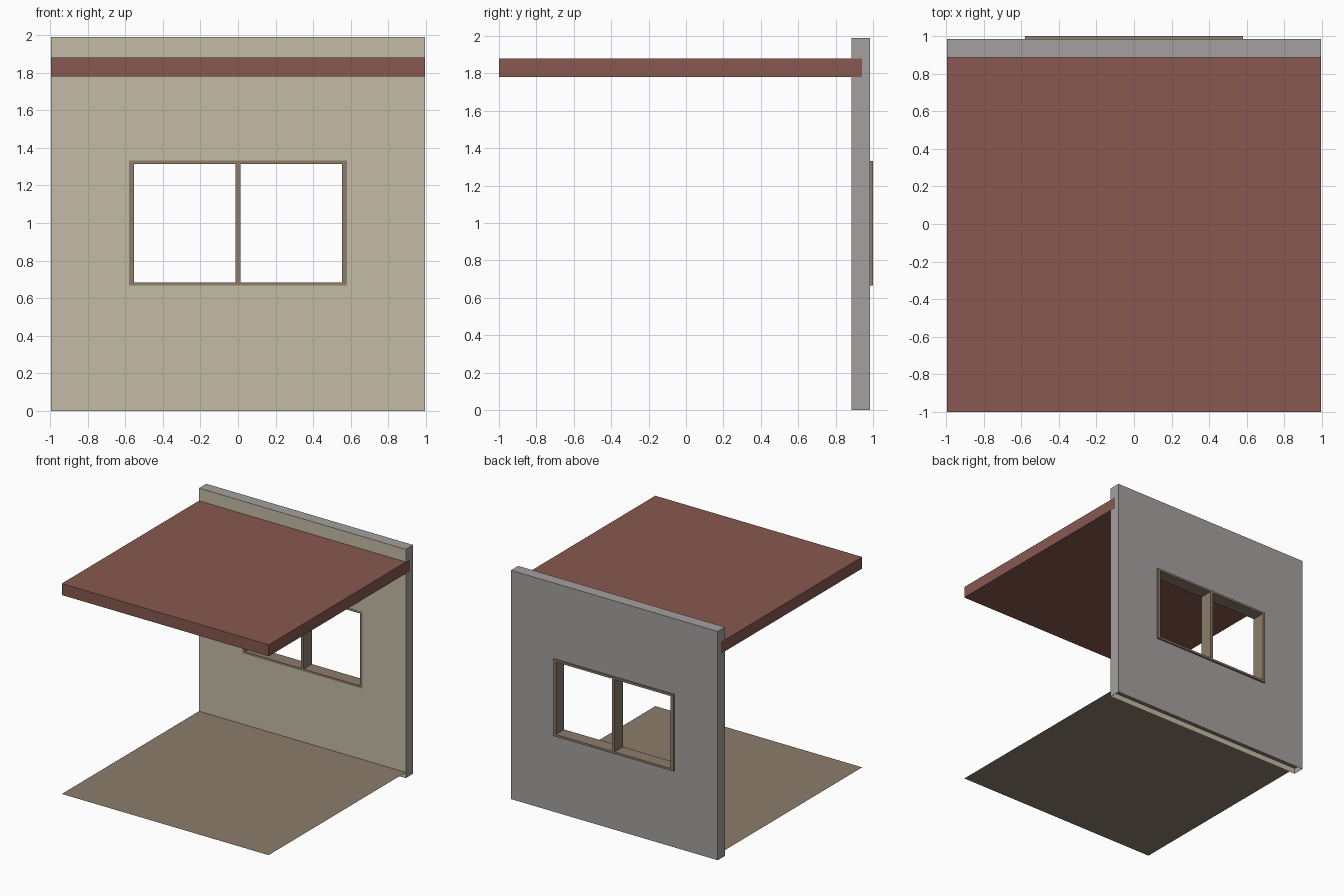
import bpy, bmesh
from mathutils import Vector

if "Cube" in bpy.data.objects:
    bpy.data.objects.remove(bpy.data.objects["Cube"])


def srgb(r, g, b):
    def lin(c):
        c /= 255
        return c / 12.92 if c <= 0.04045 else ((c + 0.055) / 1.055) ** 2.4
    return (lin(r), lin(g), lin(b), 1)


def material(name, rgb):
    m = bpy.data.materials.new(name)
    m.diffuse_color = srgb(*rgb)
    m.use_nodes = True
    m.node_tree.nodes["Principled BSDF"].inputs["Base Color"].default_value = m.diffuse_color
    return m


BEIGE = material("beige plaster", (197, 187, 166))
GRAY = material("gray stone", (164, 160, 159))
RED = material("roof red", (135, 88, 80))
BROWN = material("wood brown", (140, 125, 107))


def finish(name, bm, mats):
    bmesh.ops.remove_doubles(bm, verts=bm.verts, dist=1e-5)
    me = bpy.data.meshes.new(name)
    bm.to_mesh(me)
    bm.free()
    for m in mats:
        me.materials.append(m)
    ob = bpy.data.objects.new(name, me)
    bpy.context.collection.objects.link(ob)
    return ob


def quad(bm, pts, outward, mat=0):
    f = bm.faces.new([bm.verts.new(p) for p in pts])
    f.normal_update()
    if f.normal.dot(Vector(outward)) < 0:
        f.normal_flip()
    f.material_index = mat


def panel(bm, xs, zs, y, holes, outward, mat=0):
    """Upright grid of cells at depth y, leaving the hole cells open."""
    for i in range(len(xs) - 1):
        for j in range(len(zs) - 1):
            if (i, j) not in holes:
                a, b, c, d = xs[i], xs[i + 1], zs[j], zs[j + 1]
                quad(bm, [(a, y, c), (b, y, c), (b, y, d), (a, y, d)], outward, mat)


W, H = 0.995, 1.99            # half width, height
Y0, Y1 = 0.885, 0.985         # wall inner and outer depth
FX, FZ0, FZ1 = 0.58, 0.667, 1.333   # window outline

# Wall: beige inside, gray outside, top and ends; open underneath
bm = bmesh.new()
xs, zs = [-W, -FX, FX, W], [0, FZ0, FZ1, H]
panel(bm, xs, zs, Y0, {(1, 1)}, (0, -1, 0), 0)
panel(bm, xs, zs, Y1, {(1, 1)}, (0, 1, 0), 1)
for a, b in zip(xs, xs[1:]):
    quad(bm, [(a, Y0, H), (b, Y0, H), (b, Y1, H), (a, Y1, H)], (0, 0, 1), 1)
for x in (-W, W):
    for c, d in zip(zs, zs[1:]):
        quad(bm, [(x, Y0, c), (x, Y1, c), (x, Y1, d), (x, Y0, d)], (x, 0, 0), 1)
finish("wall", bm, [BEIGE, GRAY])

# Window frame with centre mullion, through the wall and proud outside
bm = bmesh.new()
panel(bm, [-FX, -0.553, -0.013, 0.013, 0.553, FX], [FZ0, 0.685, 1.315, FZ1],
      1.0, {(1, 1), (3, 1)}, (0, 1, 0))
frame = finish("window_frame", bm, [BROWN])
mod = frame.modifiers.new("depth", 'SOLIDIFY')
mod.thickness = 1.0 - Y0 + 0.001
mod.offset = -1

# Roof slab, running halfway into the wall
R = W + 0.001
bm = bmesh.new()
bmesh.ops.create_cube(bm, size=1)
for v in bm.verts:
    v.co = (v.co.x * 2 * R, -0.03 + v.co.y * 1.94, 1.83 + v.co.z * 0.1)
finish("roof_slab", bm, [RED])

# Floor: thin sheet just above the wall's foot
bm = bmesh.new()
quad(bm, [(-W, -1, 0.05), (W, -1, 0.05), (W, 0.94, 0.05), (-W, 0.94, 0.05)], (0, 0, 1))
finish("floor", bm, [BROWN])
